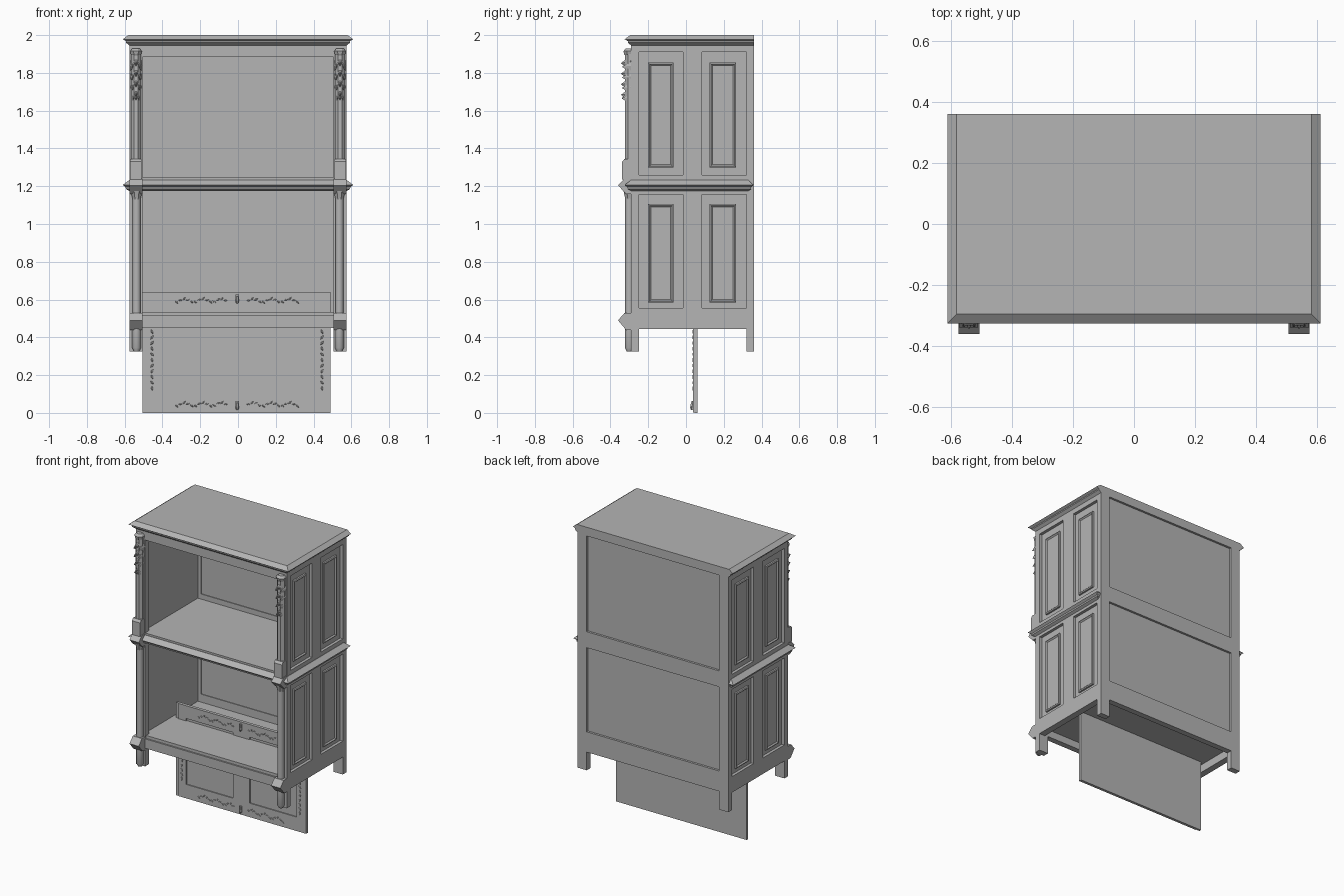
import bpy, bmesh, math
from mathutils import Vector

if "Cube" in bpy.data.objects:
    bpy.data.objects.remove(bpy.data.objects["Cube"])

GREY = (0.46, 0.46, 0.46, 1)
mat = bpy.data.materials.new("plain grey")
mat.use_nodes = True
mat.diffuse_color = GREY
mat.node_tree.nodes["Principled BSDF"].inputs["Base Color"].default_value = GREY


def finish(name, bm):
    bmesh.ops.recalc_face_normals(bm, faces=bm.faces)
    me = bpy.data.meshes.new(name)
    bm.to_mesh(me)
    bm.free()
    me.materials.append(mat)
    ob = bpy.data.objects.new(name, me)
    bpy.context.collection.objects.link(ob)
    return ob


def loft(bm, rings):
    """Bridge closed rings of points and cap both ends."""
    loops = [[bm.verts.new(p) for p in r] for r in rings]
    n = len(loops[0])
    for a, b in zip(loops, loops[1:]):
        for i in range(n):
            j = (i + 1) % n
            bm.faces.new((a[i], a[j], b[j], b[i]))
    bm.faces.new(loops[0])
    bm.faces.new(loops[-1])


def rect(x0, x1, y0, y1, z):
    return [(x0, y0, z), (x1, y0, z), (x1, y1, z), (x0, y1, z)]


def box(bm, x0, x1, y0, y1, z0, z1):
    loft(bm, [rect(x0, x1, y0, y1, z0), rect(x0, x1, y0, y1, z1)])


def boxes(name, dims):
    bm = bmesh.new()
    for d in dims:
        box(bm, *d)
    return finish(name, bm)


def lathe(bm, cx, cy, profile, sides, turn=0.0):
    loft(bm, [[(cx + r * math.cos(turn + math.tau * i / sides),
                cy + r * math.sin(turn + math.tau * i / sides), z)
               for i in range(sides)] for r, z in profile])


def mirror(ob):
    ob.modifiers.new("mirror", "MIRROR").use_axis[0] = True


BACK, FRONT = 0.36, -0.29
OUT, INN = 0.575, 0.505

# Corner posts with legs
mirror(boxes("corner_posts", [
    (INN, OUT, FRONT, -0.25, 0.325, 1.95),
    (INN, OUT, 0.32, BACK, 0.325, 1.95)]))

# Side frames: centre stile and rails
rails = [(0.445, 0.555), (1.155, 1.26), (1.91, 1.95)]
mirror(boxes("side_frames",
             [(0.53, OUT, -0.25, 0.32, a, b) for a, b in rails]
             + [(0.53, OUT, -0.015, 0.085, a, b) for a, b in [(0.555, 1.155), (1.26, 1.91)]]))

# Side walls behind the frames
mirror(boxes("side_walls", [(0.53, 0.555, -0.25, 0.32, 0.5, 1.94)]))

# Raised side fields with a sunken centre
bm = bmesh.new()
for y0, y1 in [(-0.2, -0.065), (0.125, 0.265)]:
    for z0, z1 in [(0.585, 1.105), (1.3, 1.855)]:
        def ring(x, g):
            return [(x, y0 + g, z0 + g), (x, y1 - g, z0 + g),
                    (x, y1 - g, z1 - g), (x, y0 + g, z1 - g)]
        loft(bm, [ring(0.55, 0), ring(0.566, 0), ring(0.57, 0.008),
                  ring(0.562, 0.016)])
mirror(finish("side_panels", bm))

# Back rails and recessed back panel
boxes("back_rails", [(-INN, INN, 0.32, BACK, a, b)
                     for a, b in [(0.45, 0.59), (1.17, 1.28), (1.94, 1.955)]])
boxes("back_panel", [(-0.53, 0.53, 0.325, 0.345, 0.5, 1.95)])

# Floors and front rails
boxes("floors", [(-0.54, 0.54, -0.25, 0.33, 0.5, 0.535),
                 (-0.54, 0.54, -0.25, 0.33, 1.19, 1.245)])
boxes("front_rails", [
    (-INN, INN, FRONT, -0.25, 0.45, 0.515),
    (-INN, INN, FRONT + 0.01, -0.25, 0.515, 0.535),
    (-INN, INN, FRONT, -0.25, 1.175, 1.245),
    (-INN, INN, FRONT, -0.25, 1.885, 1.955)])


# Cornice and waist mouldings
def moulding(name, steps):
    bm = bmesh.new()
    loft(bm, [rect(-OUT - g, OUT + g, FRONT - g, b, z) for z, g, b in steps])
    return finish(name, bm)


moulding("cornice", [(1.945, 0.0, BACK), (1.96, 0.018, BACK), (1.968, 0.018, BACK),
                     (1.978, 0.035, BACK), (2.0, 0.005, BACK)])
moulding("waist_moulding", [(1.175, 0.0, 0.33), (1.185, 0.018, 0.345),
                            (1.195, 0.02, 0.345), (1.207, 0.035, 0.357),
                            (1.232, 0.002, 0.33)])

# Wedge blocks that carry the columns
bm = bmesh.new()
for steps in ([(1.16, -0.318), (1.205, -0.36), (1.24, -0.325)],
              [(0.44, -0.318), (0.49, -0.36), (0.53, -0.325)]):
    loft(bm, [rect(INN, OUT, y, -0.26, z) for z, y in steps])
mirror(finish("column_blocks", bm))

# Lower columns and leg fronts
bm = bmesh.new()
lathe(bm, 0.537, -0.3, [(0.022, 0.5), (0.022, 1.18)], 12)
lathe(bm, 0.537, -0.3, [(0.014, 0.325), (0.024, 0.345), (0.024, 0.46)], 12)
lathe(bm, 0.537, -0.3, [(0.022, 1.13), (0.035, 1.18)], 8, math.pi / 8)
lower = finish("lower_columns", bm)
mirror(lower)

# Upper columns: plinth, faceted shaft
bm = bmesh.new()
loft(bm, [rect(0.51, 0.572, y, -0.28, z)
          for z, y in [(1.235, -0.338), (1.33, -0.338), (1.345, -0.325)]])
lathe(bm, 0.54, -0.295, [(0.03, 1.34), (0.03, 1.9)], 8, math.pi / 8)
mirror(finish("upper_columns", bm))

# Carved leaf drop: tiers of hanging pointed leaves
bm = bmesh.new()


def leaf(cx, z, w, h, y, tip):
    """Four-sided leaf: shoulder up, point down, ridged in the middle."""
    back = [(cx - w * 0.6, z + h * 0.4), (cx + w * 0.6, z + h * 0.4), (cx + w, z),
            (cx + tip, z - h * 0.6), (cx - w, z)]
    base = [bm.verts.new((px, -0.29, pz)) for px, pz in back]
    ridge = bm.verts.new((cx, y, z - h * 0.1))
    bm.faces.new(base)
    for i in range(5):
        bm.faces.new((base[i], base[(i + 1) % 5], ridge))


for k in range(4):
    z = 1.86 - 0.056 * k
    w = 0.031 - 0.003 * k
    leaf(0.54, z, w, 0.085, -0.345, 0)
    for s in (-1, 1):
        leaf(0.54 + s * w * 0.65, z - 0.022, 0.013, 0.06, -0.34, s * 0.006)
leaf(0.54, 1.675, 0.026, 0.08, -0.34, 0)
lathe(bm, 0.54, -0.3, [(0.012, 1.87), (0.03, 1.9), (0.034, 1.915), (0.02, 1.93)],
      8, math.pi / 8)
mirror(finish("carved_drops", bm))

# Door board standing through the floor
boxes("door_board", [(-0.505, 0.49, 0.045, 0.06, 0, 0.64)])
PX = -0.005

# Raised borders leave two sunken door fields
Y0, Y1 = 0.038, 0.046
boxes("board_frame",
      [(-0.48, 0.49, Y0, Y1, 0.002, 0.098), (-0.48, 0.49, Y0, Y1, 0.552, 0.64),
       (-0.48, -0.422, Y0, Y1, 0.098, 0.552), (0.42, 0.49, Y0, Y1, 0.098, 0.552),
       (-0.066, 0.062, Y0, Y1, 0.098, 0.552)])

# Carved scrolls and handles on the board
bm = bmesh.new()


def chip(x, z, w, h, turn):
    """Small raised lozenge."""
    c, s = math.cos(turn), math.sin(turn)
    rings = []
    for y, f in ((Y0 + 0.001, 1), (Y0 - 0.004, 0.6)):
        rings.append([(x + f * (u * c - v * s), y, z + f * (u * s + v * c))
                      for u, v in ((-w, 0), (0, -h), (w, 0), (0, h))])
    loft(bm, rings)


for s in (-1, 1):
    for k in range(14):
        wave = math.sin(k * 1.3)
        chip(PX + s * 0.45, 0.13 + k * 0.03, 0.007, 0.014, wave * 0.8)
        for z in (0.045, 0.595):
            chip(PX + s * (0.06 + k * 0.02), z + wave * 0.01, 0.012, 0.005, wave * 0.8)
for z in (0.04, 0.605):
    box(bm, -0.012, 0.004, 0.03, Y0, z - 0.022, z + 0.022)
    lathe(bm, -0.004, 0.03, [(0.004, z - 0.025), (0.01, z - 0.012), (0.004, z + 0.015)], 6)
finish("board_carving", bm)

# Smooth the round columns only
bpy.ops.object.select_all(action="DESELECT")
lower.select_set(True)
bpy.context.view_layer.objects.active = lower
bpy.ops.object.shade_smooth_by_angle(angle=math.radians(35))
